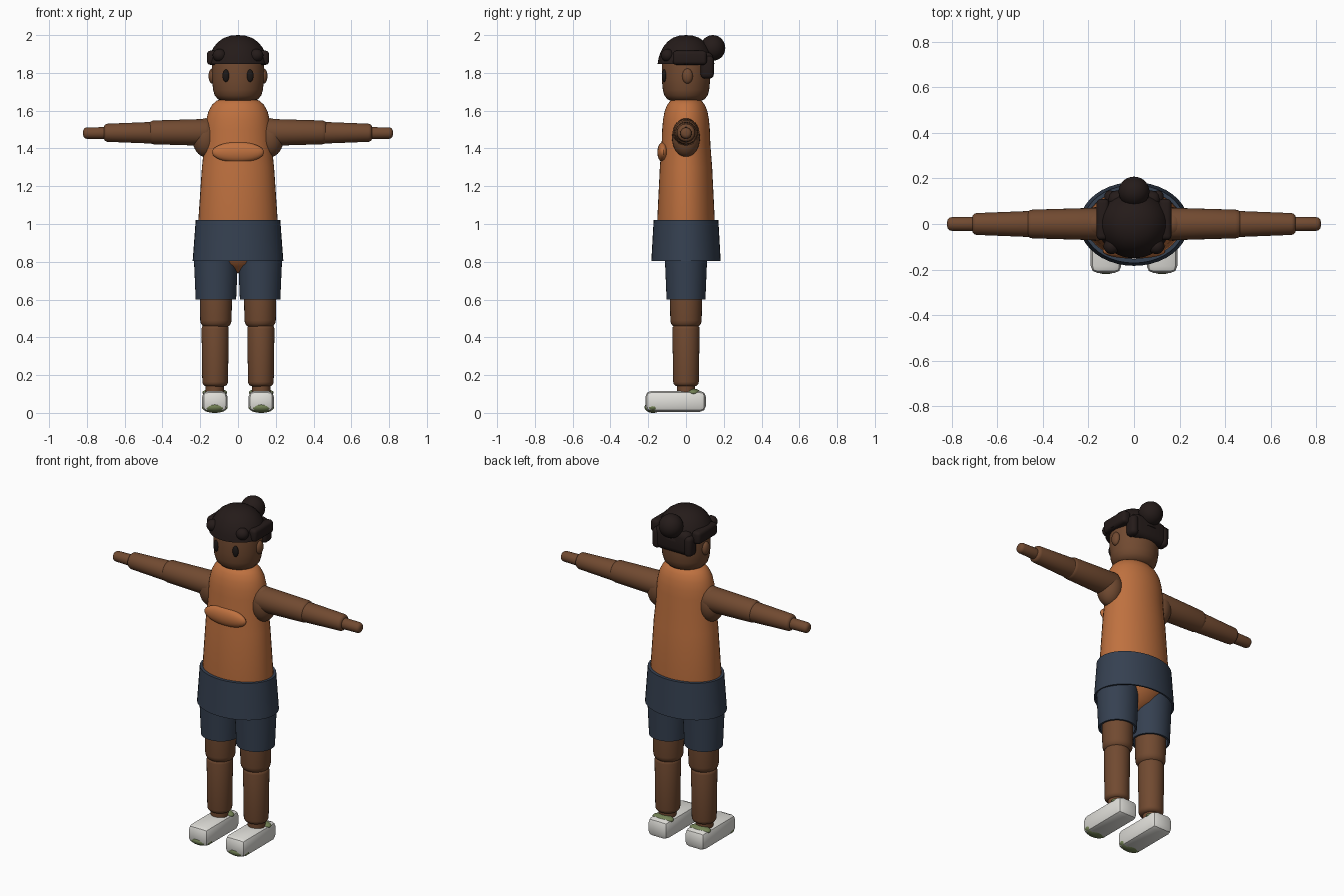
import bpy, bmesh
from math import radians, sin, cos, pi
from mathutils import Matrix

if "Cube" in bpy.data.objects:
    bpy.data.objects.remove(bpy.data.objects["Cube"])


def material(name, rgb):
    m = bpy.data.materials.new(name)
    m.diffuse_color = (*rgb, 1)
    m.use_nodes = True
    m.node_tree.nodes["Principled BSDF"].inputs["Base Color"].default_value = m.diffuse_color
    return m


SKIN = material("skin", (0.165, 0.068, 0.03))
ORANGE = material("orange_cloth", (0.52, 0.165, 0.05))
NAVY = material("navy_cloth", (0.036, 0.052, 0.082))
HAIR = material("dark_hair", (0.018, 0.011, 0.010))
EYE = material("eye_dark", (0.012, 0.009, 0.008))
WHITE = material("shoe_white", (0.75, 0.74, 0.70))
GREEN = material("shoe_green", (0.17, 0.22, 0.09))


def finish(name, bm, mat, loc):
    me = bpy.data.meshes.new(name)
    bm.to_mesh(me)
    bm.free()
    me.materials.append(mat)
    ob = bpy.data.objects.new(name, me)
    ob.location = loc
    bpy.context.collection.objects.link(ob)
    return ob


def lathe(name, profile, mat, loc=(0, 0, 0), yscale=1.0, tilt=0.0, n=40):
    """Spin (radius, height) points, listed bottom to top, around z."""
    bm = bmesh.new()
    rings = [[bm.verts.new((r * cos(2 * pi * k / n), r * yscale * sin(2 * pi * k / n), z))
              for k in range(n)] for r, z in profile]
    for a, b in zip(rings, rings[1:]):
        for k in range(n):
            j = (k + 1) % n
            bm.faces.new((a[k], a[j], b[j], b[k]))
    bmesh.ops.remove_doubles(bm, verts=bm.verts, dist=1e-5)
    bmesh.ops.transform(bm, matrix=Matrix.Rotation(tilt, 4, 'Y'), verts=bm.verts)
    return finish(name, bm, mat, loc)


def limb(name, r0, r1, length, mat, loc, tilt=0.0, round_r=0.03):
    """Cylinder with rounded ends."""
    steps = [radians(a) for a in (0, 22.5, 45, 67.5, 90)]
    low = [(r0 - round_r + round_r * sin(a), round_r - round_r * cos(a)) for a in steps]
    top = [(r1 - round_r + round_r * cos(a), length - round_r + round_r * sin(a)) for a in steps]
    lathe(name, [(0, 0)] + low + top + [(0, length)], mat, loc, tilt=tilt, n=32)


def ball(name, loc, size, mat):
    bm = bmesh.new()
    bmesh.ops.create_uvsphere(bm, u_segments=28, v_segments=16, radius=1)
    bmesh.ops.scale(bm, vec=size, verts=bm.verts)
    return finish(name, bm, mat, loc)


def rounded_box(name, loc, size, bevel, mat, segments=3):
    bm = bmesh.new()
    bmesh.ops.create_cube(bm, size=1)
    bmesh.ops.scale(bm, vec=size, verts=bm.verts)
    bmesh.ops.bevel(bm, geom=bm.edges[:], offset=bevel, segments=segments,
                    profile=0.5, affect='EDGES')
    return finish(name, bm, mat, loc)


# Torso with rounded shoulders and pelvis, plus chest pouch
lathe("torso", [(0, .74), (.035, .745), (.12, .79), (.175, .85), (.20, .93), (.21, 1.02),
                (.191, 1.3), (.178, 1.42), (.174, 1.5), (.168, 1.55), (.157, 1.595),
                (.138, 1.63), (.115, 1.652), (.09, 1.66), (0, 1.66)], ORANGE, yscale=.725)
ball("chest_pouch", (0, -.12, 1.38), (.138, .032, .054), ORANGE)

# Head, flat-bottomed with rounded jaw
lathe("head", [(0, 1.648), (.08, 1.65), (.105, 1.66), (.123, 1.68), (.132, 1.71), (.137, 1.76),
               (.138, 1.84), (.13, 1.89), (.1, 1.93), (0, 1.95)], SKIN, yscale=.93)

# Hair cap, bun and back hair
lathe("hair_cap", [(0, 1.848), (.16, 1.848), (.154, 1.88), (.143, 1.91), (.126, 1.94),
                   (.104, 1.965), (.075, 1.985), (.038, 1.997), (0, 2.0)], HAIR, yscale=.94)
ball("hair_bun", (0, .142, 1.932), (.068, .066, .068), HAIR)
rounded_box("back_hair", (0, .108, 1.84), (.23, .076, .14), .034, HAIR)

# Waist wrap of the shorts, hollow underneath
lathe("shorts_waist", [(.212, 1.0), (.228, .805), (.24, .805), (.224, 1.02), (.2, 1.02)],
      NAVY, yscale=.765)

for s, side in ((-1, "right"), (1, "left")):
    # Face and hair details
    ball(f"{side}_eye", (s * .064, -.115, 1.785), (.018, .012, .033), EYE)
    ball(f"{side}_ear", (s * .136, .008, 1.783), (.02, .028, .04), SKIN)
    rounded_box(f"{side}_side_hair", (s * .137, .02, 1.88), (.055, .18, .075), .018, HAIR)
    rounded_box(f"{side}_rear_lock", (s * .105, .112, 1.83), (.05, .07, .12), .022, HAIR)
    ball(f"{side}_front_curl", (s * .098, -.098, 1.893), (.036, .034, .034), HAIR)

    # Arm, pointing sideways
    t = s * pi / 2
    ball(f"{side}_shoulder", (s * .17, 0, 1.457), (.072, .074, .103), SKIN)
    limb(f"{side}_upper_arm", .071, .063, .335, SKIN, (s * .14, 0, 1.485), t)
    limb(f"{side}_forearm", .057, .048, .27, SKIN, (s * .44, 0, 1.483), t, .02)
    limb(f"{side}_hand", .032, .03, .14, SKIN, (s * .68, 0, 1.481), t, .02)

    # Leg, with a hollow shorts leg over the thigh
    lathe(f"{side}_shorts_leg", [(.1, .85), (.096, .6), (.107, .6), (.118, .85), (0, .85)],
          NAVY, (s * .117, 0, 0), yscale=.96)
    limb(f"{side}_thigh", .083, .088, .37, SKIN, (s * .117, 0, .45), round_r=.04)
    limb(f"{side}_calf", .068, .072, .33, SKIN, (s * .121, 0, .14), round_r=.025)
    limb(f"{side}_ankle", .048, .048, .14, SKIN, (s * .123, 0, .06), round_r=.01)

    # Shoe with green toe and heel accents
    rounded_box(f"{side}_shoe", (s * .123, -.055, .061), (.134, .32, .11), .03, WHITE, 2)
    ball(f"{side}_shoe_toe", (s * .123, -.175, .03), (.068, .045, .03), GREEN)
    ball(f"{side}_shoe_collar", (s * .123, .04, .108), (.066, .036, .02), GREEN)

# Smooth shading with sharp edges kept
for ob in bpy.context.scene.objects:
    ob.select_set(True)
    bpy.context.view_layer.objects.active = ob
bpy.ops.object.shade_smooth_by_angle(angle=radians(40))
